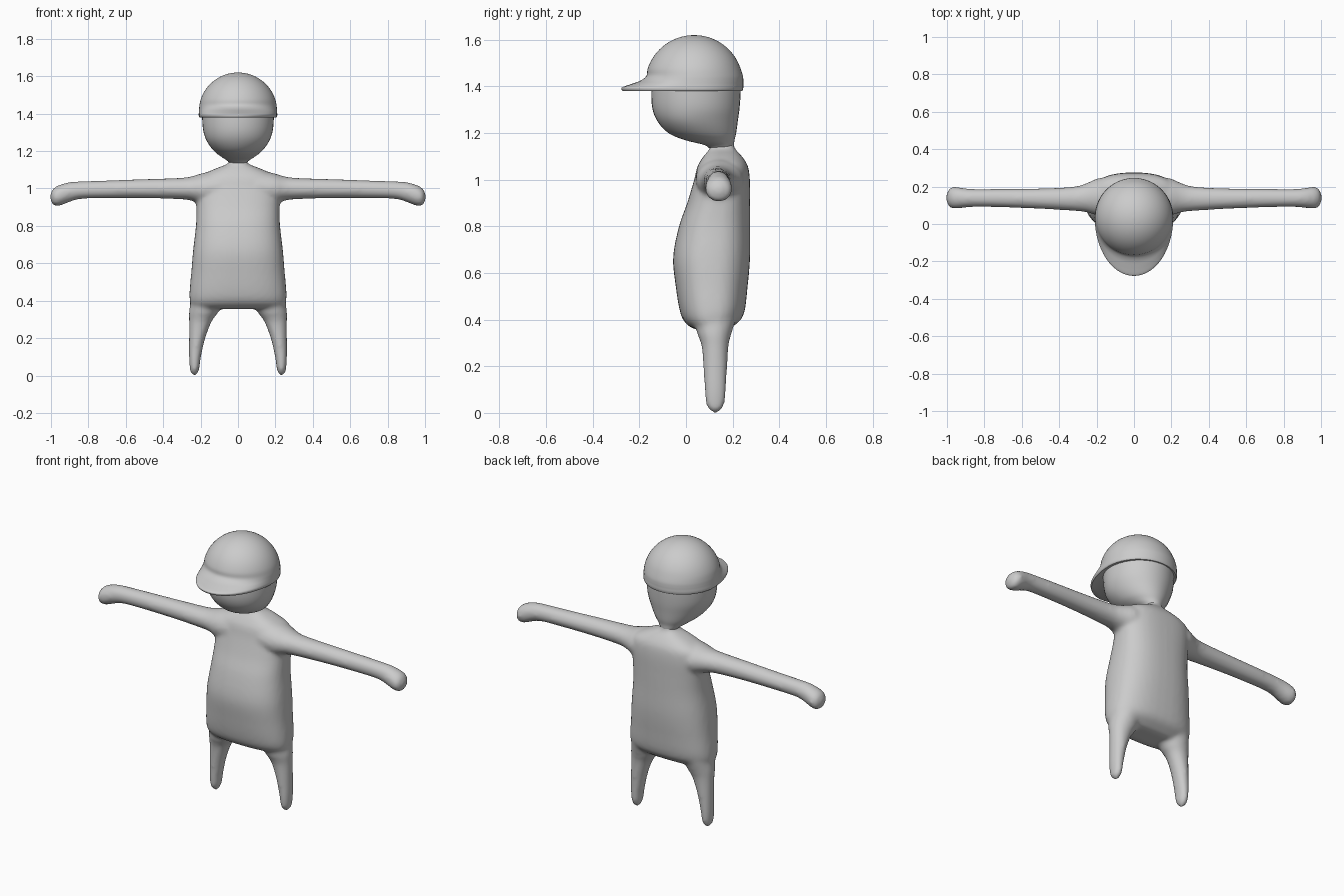
import bpy, bmesh, math
from mathutils import Vector

if "Cube" in bpy.data.objects:
    bpy.data.objects.remove(bpy.data.objects["Cube"])

grey = bpy.data.materials.new("plain grey")
grey.diffuse_color = (0.6, 0.6, 0.6, 1)
grey.use_nodes = True
grey.node_tree.nodes["Principled BSDF"].inputs["Base Color"].default_value = grey.diffuse_color


def spline(rows, steps):
    """Smoothly interpolate rows of numbers."""
    out = []
    for i in range(len(rows) - 1):
        a, b = rows[max(i - 1, 0)], rows[i]
        c, d = rows[i + 1], rows[min(i + 2, len(rows) - 1)]
        for s in range(steps):
            t = s / steps
            out.append([0.5 * (2 * q + (r - p) * t + (2 * p - 5 * q + 4 * r - w) * t * t
                               + (3 * q - p - 3 * r + w) * t ** 3)
                        for p, q, r, w in zip(a, b, c, d)])
    return out + [list(rows[-1])]


def loft(bm, rows, place, power=2.0, n=40, steps=4):
    """Rows are (station, u min, u max, v min, v max, v of widest point)."""
    rows = [r if len(r) == 6 else (*r, (r[3] + r[4]) / 2) for r in rows]
    rings = []
    for s, u0, u1, v0, v1, vc in spline(rows, steps):
        ring = []
        for k in range(n):
            a = 2 * math.pi * k / n
            c, d = math.cos(a), math.sin(a)
            c = math.copysign(abs(c) ** (2 / power), c)
            d = math.copysign(abs(d) ** (2 / power), d)
            u = (u0 + u1) / 2 + c * (u1 - u0) / 2
            v = vc + d * ((v1 - vc) if d > 0 else (vc - v0))
            ring.append(bm.verts.new(Vector(place(s, u, v))))
        rings.append(ring)
    for r, q in zip(rings, rings[1:]):
        for k in range(n):
            bm.faces.new((r[k], r[(k + 1) % n], q[(k + 1) % n], q[k]))
    bm.faces.new(rings[0])
    bm.faces.new(rings[-1])


def finish(bm, name, angle=50):
    bmesh.ops.recalc_face_normals(bm, faces=bm.faces)
    me = bpy.data.meshes.new(name)
    bm.to_mesh(me)
    bm.free()
    me.materials.append(grey)
    ob = bpy.data.objects.new(name, me)
    bpy.context.collection.objects.link(ob)
    bpy.ops.object.select_all(action='DESELECT')
    ob.select_set(True)
    bpy.context.view_layer.objects.active = ob
    bpy.ops.object.shade_smooth_by_angle(angle=math.radians(angle))
    return ob


def upright(s, u, v):
    return (u, v, s)


# Torso with neck
bm = bmesh.new()
torso = [(.355, .20, .06, .17), (.37, .243, .015, .20), (.42, .26, -.022, .247),
         (.55, .25, -.045, .265), (.67, .24, -.055, .275), (.80, .225, -.03, .275),
         (.90, .222, .005, .275), (1.0, .225, .035, .274), (1.06, .21, .05, .265),
         (1.10, .135, .075, .24), (1.13, .06, .1, .212), (1.15, .042, .105, .205),
         (1.18, .042, .105, .205)]
loft(bm, [(z, -w, w, f, b) for z, w, f, b in torso], upright, 2.5)

# Arms with drooping mitten ends, and tapering legs
arm = [(.10, .04, .25, .90, 1.10), (.19, .045, .245, .915, 1.082),
       (.25, .062, .22, .935, 1.064), (.32, .070, .2, .943, 1.056),
       (.50, .081, .19, .948, 1.05), (.70, .089, .188, .948, 1.043),
       (.84, .091, .187, .944, 1.038), (.90, .088, .19, .928, 1.034),
       (.94, .083, .197, .912, 1.024), (.97, .083, .198, .905, 1.012),
       (.99, .094, .186, .913, .997), (1.003, .125, .155, .94, .97)]
leg = [(.0, .225, .24, .115, .135), (.015, .213, .253, .098, .153),
       (.04, .206, .258, .085, .166), (.10, .198, .262, .079, .172),
       (.20, .175, .262, .074, .177), (.29, .14, .262, .066, .183),
       (.34, .105, .262, .048, .195), (.42, .08, .25, .03, .22)]
for side in (1, -1):
    loft(bm, arm, lambda s, u, v: (side * s, u, v))
    loft(bm, leg, lambda s, u, v: (side * u, v, s))

# Blend the limbs into one continuous body
body = finish(bm, "body")
remesh = body.modifiers.new("blend", 'REMESH')
remesh.mode = 'VOXEL'
remesh.voxel_size = .011
remesh.use_smooth_shade = True
soften = body.modifiers.new("soften", 'SMOOTH')
soften.factor = .5
soften.iterations = 8

# Egg-shaped head, narrow at the nape
bm = bmesh.new()
head = [(1.135, .045, .10, .205, .15), (1.15, .06, .075, .206, .14),
        (1.17, .09, -.005, .208, .10), (1.20, .128, -.075, .215, .06),
        (1.25, .165, -.122, .222, .03), (1.31, .186, -.145, .23, .03),
        (1.39, .192, -.148, .235, .03), (1.42, .19, -.14, .23, .03)]
loft(bm, [(z, -w, w, f, b, c) for z, w, f, b, c in head], upright)
finish(bm, "head")

# Cap: flat rim, forward peak flowing into a round dome
bm = bmesh.new()
cap = [(1.38, .205, -.272, .241), (1.386, .209, -.276, .244), (1.396, .21, -.274, .246),
       (1.41, .209, -.235, .246), (1.425, .208, -.195, .246), (1.445, .206, -.17, .244)]
for deg in range(18, 90, 9):
    r = .21 * math.cos(math.radians(deg))
    cap.append((1.41 + .21 * math.sin(math.radians(deg)), r, .035 - r, .035 + r))
cap.append((1.62, .004, .031, .039))
loft(bm, [(z, -w, w, f, b, .035) for z, w, f, b in cap], upright, n=56)
finish(bm, "cap")
